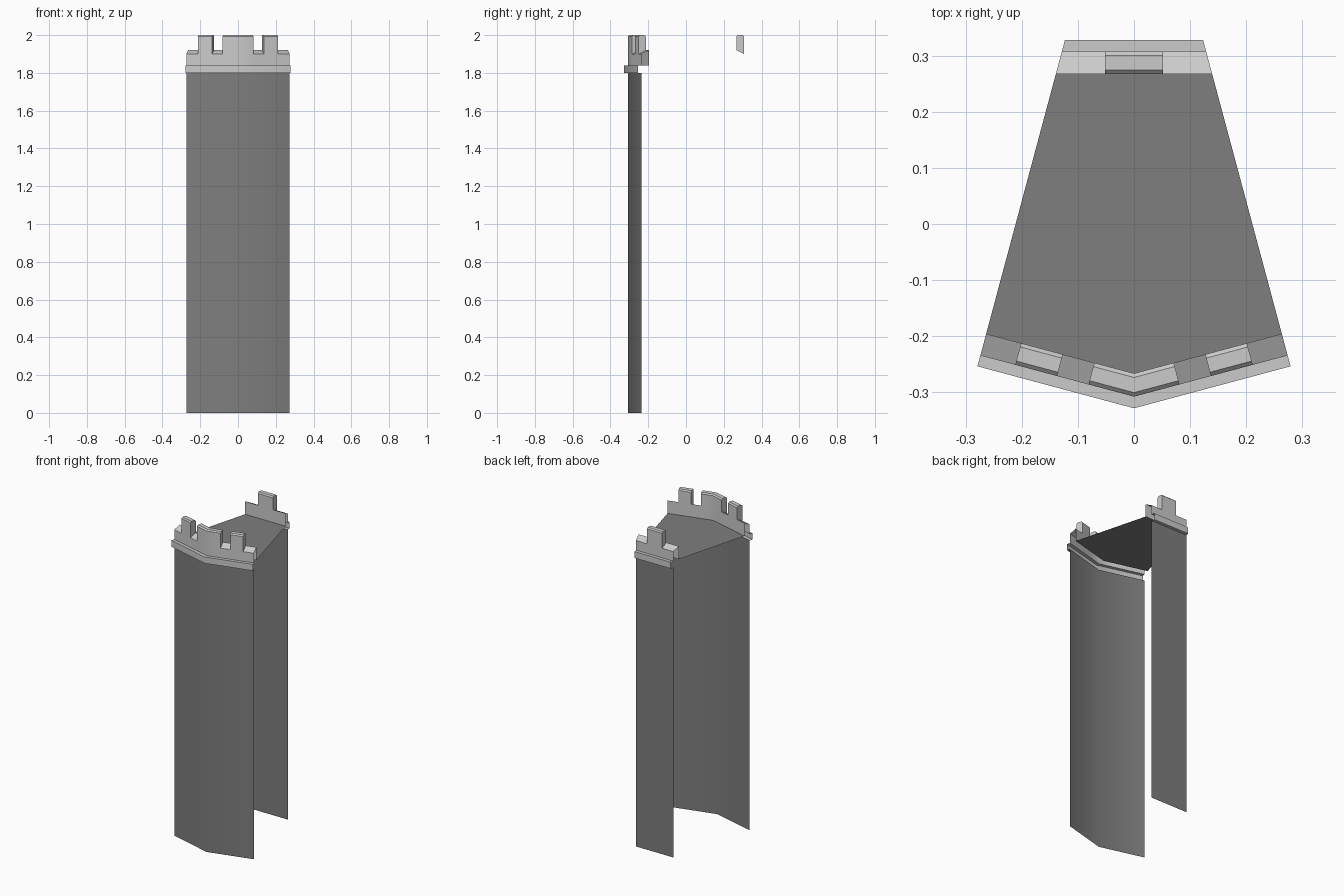
import bpy, bmesh, math

if "Cube" in bpy.data.objects:
    bpy.data.objects.remove(bpy.data.objects["Cube"])

C, S, T = math.cos(math.radians(15)), math.sin(math.radians(15)), math.tan(math.radians(15))
Y = 0.3077            # outer face of the wall, front corner and back
L = 0.2835            # length of each front wing
E = 0.1285            # half width of the back wall
TH = 0.04             # parapet thickness
Z_WALL, Z_WALK, Z_TOP = 1.8, 1.84, 2.0

dark = bpy.data.materials.new("dark_stone")
dark.diffuse_color = (0.21, 0.21, 0.21, 1)
dark.use_nodes = True
dark.node_tree.nodes["Principled BSDF"].inputs["Base Color"].default_value = dark.diffuse_color


def front(s, t):
    """Along the bent front wall: s from the corner, t inwards."""
    if s == 0:
        return (0, -Y + t / C)
    return (math.copysign(abs(s) * C - t * S, s), -Y + abs(s) * S + t * C)


def back(s, t):
    """Along the back wall; its ends follow the tapering sides."""
    x = math.copysign(E + t * T, s) if abs(s) == E else s
    return (-x, Y - t)


def sweep(bm, path, stations, profile):
    rows = [[bm.verts.new((*path(s, t), z)) for t, z in profile] for s in stations]
    for a, b in zip(rows, rows[1:]):
        for i in range(len(profile) - 1):
            bm.faces.new((a[i], b[i], b[i + 1], a[i + 1]))


def cap(bm, path, s, profile, flip):
    pts = profile[::-1] if flip else profile
    bm.faces.new([bm.verts.new((*path(s, t), z)) for t, z in pts])


def finish(name, bm, material=None):
    bmesh.ops.remove_doubles(bm, verts=bm.verts, dist=0.0001)
    mesh = bpy.data.meshes.new(name)
    bm.to_mesh(mesh)
    bm.free()
    if material:
        mesh.materials.append(material)
    ob = bpy.data.objects.new(name, mesh)
    bpy.context.collection.objects.link(ob)
    bpy.ops.object.select_all(action='DESELECT')
    ob.select_set(True)
    bpy.context.view_layer.objects.active = ob
    bpy.ops.object.shade_smooth_by_angle(angle=math.radians(35))


# Profiles as (inward offset, height)
BEV = 0.007
WALL = [(0, 0), (0, Z_WALL)]
LEDGE = [(0, Z_WALL), (-0.02, Z_WALL), (-0.02, Z_WALK), (0, Z_WALK)]
LOW = [(0, Z_WALK), (0, 1.9), (TH, 1.92), (TH, Z_WALK)]
MERLON = [(0, 1.9), (0, Z_TOP - BEV), (BEV, Z_TOP),
          (TH - BEV, Z_TOP), (TH, Z_TOP - BEV), (TH, 1.92)]
HIGH = [LOW[0]] + MERLON + [LOW[-1]]

# Each side: path, end-to-end stations, merlon stations, gap stations
front_side = (front, [-L, 0, L],
              [[-0.219, -0.142], [-0.084, 0, 0.084], [0.142, 0.219]],
              [[-L, -0.219], [-0.142, -0.084], [0.084, 0.142], [0.219, L]])
back_side = (back, [-E, E], [[-0.0515, 0.0515]], [[-E, -0.0515], [0.0515, E]])

for side, (path, ends, merlons, gaps) in (("front", front_side), ("back", back_side)):
    # Wall sheet and projecting ledge
    for part, profile, mat in (("wall", WALL, dark), ("ledge", LEDGE, None)):
        bm = bmesh.new()
        sweep(bm, path, ends, profile)
        finish(f"{side}_{part}", bm, mat)
    # Parapet with merlons and sloped gaps
    bm = bmesh.new()
    for g in gaps:
        sweep(bm, path, g, LOW)
    for m in merlons:
        sweep(bm, path, m, HIGH)
        cap(bm, path, m[0], MERLON, False)
        cap(bm, path, m[-1], MERLON, True)
    finish(f"{side}_parapet", bm)

# Walkway floor between the parapets
bm = bmesh.new()
outline = [front(s, TH) for s in (-L, 0, L)] + [back(s, TH) for s in (-E, E)]
bm.faces.new([bm.verts.new((x, y, Z_WALK)) for x, y in outline])
finish("walkway_floor", bm, dark)
